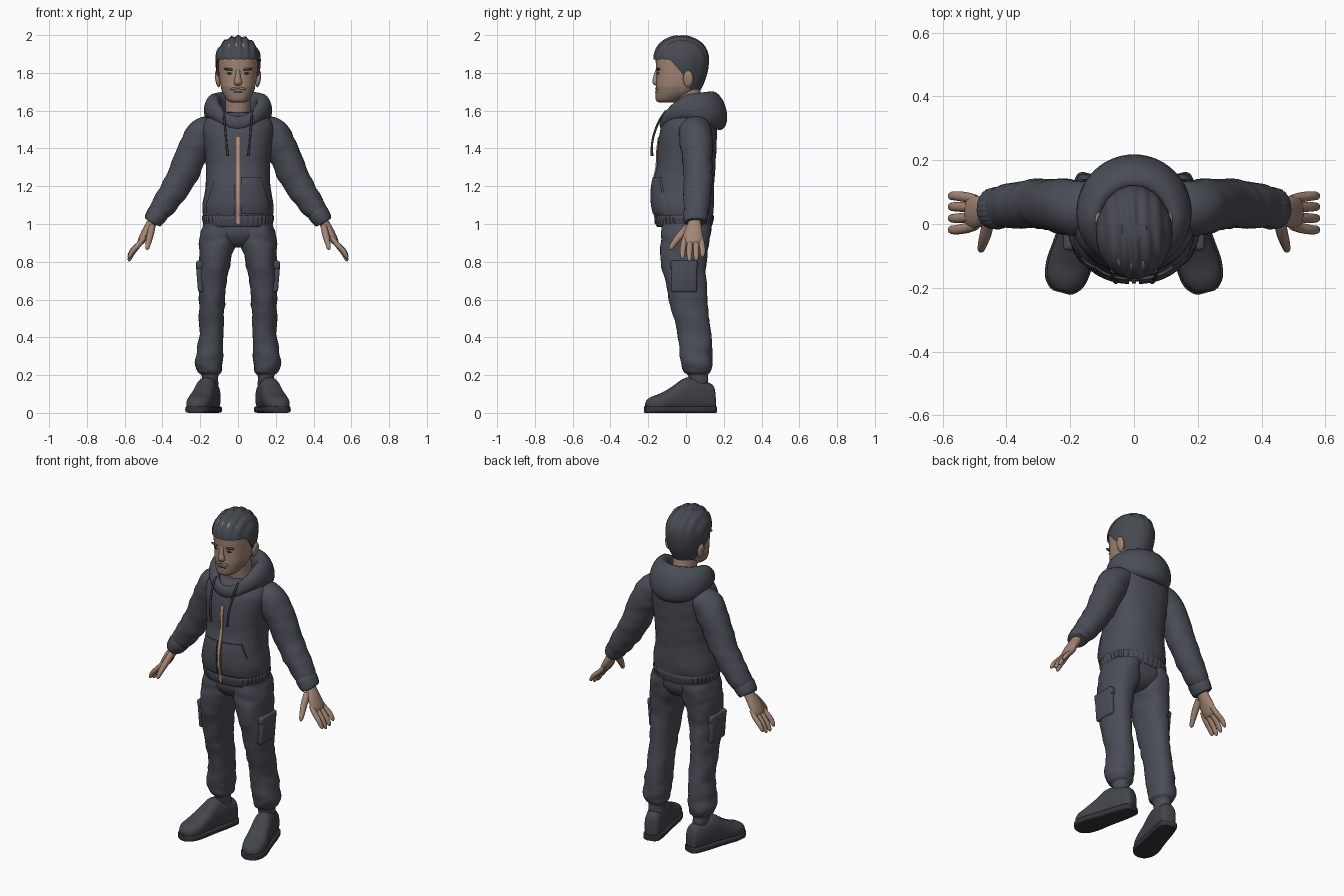
import bpy, bmesh, math
from mathutils import Vector, Matrix, noise

if "Cube" in bpy.data.objects:
    bpy.data.objects.remove(bpy.data.objects["Cube"])

X, Y, Z = Vector((1, 0, 0)), Vector((0, 1, 0)), Vector((0, 0, 1))


def mat(name, r, g, b):
    m = bpy.data.materials.new(name)
    m.diffuse_color = (r, g, b, 1)
    m.use_nodes = True
    m.node_tree.nodes["Principled BSDF"].inputs["Base Color"].default_value = m.diffuse_color
    return m


CLOTH = mat("charcoal cloth", .068, .075, .094)
HAIR = mat("dark hair", .062, .068, .083)
SHOE = mat("shoe grey", .055, .060, .072)
SKIN = mat("skin", .36, .235, .175)
STUBBLE = mat("stubble", .26, .18, .145)
DARK = mat("dark detail", .035, .036, .042)
ZIP = mat("copper zip", .60, .33, .20)


def finish(name, bm, mats, mirror=False, angle=45):
    bmesh.ops.recalc_face_normals(bm, faces=bm.faces)
    me = bpy.data.meshes.new(name)
    bm.to_mesh(me)
    bm.free()
    for m in mats if isinstance(mats, list) else [mats]:
        me.materials.append(m)
    ob = bpy.data.objects.new(name, me)
    bpy.context.collection.objects.link(ob)
    bpy.ops.object.select_all(action='DESELECT')
    ob.select_set(True)
    bpy.context.view_layer.objects.active = ob
    bpy.ops.object.shade_smooth_by_angle(angle=math.radians(angle))
    if mirror:
        ob.modifiers.new("mirror", 'MIRROR').use_mirror_merge = False
    return ob


def spline(pts, sub=5):
    """Catmull-Rom resampling of (x, y, z, ru, rv) rings."""
    out = []
    for i in range(len(pts) - 1):
        q = [pts[max(i - 1, 0)], pts[i], pts[i + 1], pts[min(i + 2, len(pts) - 1)]]
        for k in range(sub):
            t = k / sub
            out.append([.5 * (2 * b + (c - a) * t + (2 * a - 5 * b + 4 * c - d) * t * t
                              + (3 * b - a - 3 * c + d) * t ** 3) for a, b, c, d in zip(*q)])
    return out + [list(pts[-1])]


def skin_rings(bm, rings, closed=False):
    n = len(rings[0])
    pairs = list(zip(rings, rings[1:])) + ([(rings[-1], rings[0])] if closed else [])
    for a, b in pairs:
        for j in range(n):
            bm.faces.new((a[j], a[(j + 1) % n], b[(j + 1) % n], b[j]))
    if not closed:
        bm.faces.new(rings[0])
        bm.faces.new(rings[-1])


def tube(name, pts, m, axes=None, n=2.0, seg=28, sub=5, wrinkle=0, rib=0, mirror=False, xf=None, bm=None):
    """Loft of superellipse rings along a path."""
    own = bm is None
    bm = bm or bmesh.new()
    ps = spline(pts, sub)
    rings = []
    for i, p in enumerate(ps):
        c = Vector(p[:3])
        if axes:
            u, v = axes
        else:
            t = (Vector(ps[min(i + 1, len(ps) - 1)][:3]) - Vector(ps[max(i - 1, 0)][:3])).normalized()
            u = Y.cross(t).normalized()
            v = t.cross(u)
        ring = []
        for j in range(seg):
            a = 2 * math.pi * j / seg
            ca, sa = math.cos(a), math.sin(a)
            k = 1 + (.015 * math.sin(rib * a) if rib else 0)
            d = (u * math.copysign(abs(ca) ** (2 / n), ca) * max(p[3], .001)
                 + v * math.copysign(abs(sa) ** (2 / n), sa) * max(p[4], .001)) * k
            co = c + d
            if wrinkle:
                co += d.normalized() * wrinkle * noise.noise(Vector((co.x * 12, co.y * 12, co.z * 22)))
            ring.append(bm.verts.new(xf @ co if xf else co))
        rings.append(ring)
    skin_rings(bm, rings)
    return finish(name, bm, m, mirror) if own else None


def blob(name, loc, r, m, mirror=False, rot=0, bm=None):
    own = bm is None
    bm = bm or bmesh.new()
    mx = Matrix.Translation(loc) @ Matrix.Rotation(rot, 4, 'Y') @ Matrix.Diagonal((*r, 1))
    bmesh.ops.create_uvsphere(bm, u_segments=20, v_segments=12, radius=1, matrix=mx)
    return finish(name, bm, m, mirror, 80) if own else None


# Hoodie body
TORSO = [(0, -.01, 1.03, .183, .15), (0, -.015, 1.10, .188, .163), (0, -.015, 1.2, .172, .163),
         (0, 0, 1.3, .17, .156), (0, .005, 1.4, .178, .156), (0, .015, 1.5, .192, .15),
         (0, .025, 1.555, .172, .138), (0, .032, 1.585, .125, .115), (0, .035, 1.592, .08, .08)]
tube("hoodie_body", TORSO, CLOTH, (X, Y), 2.3, 48, wrinkle=.003)
tube("waistband", [(0, -.01, .985, .172, .142), (0, -.01, 1.0, .182, .149), (0, -.01, 1.035, .188, .156),
                   (0, -.01, 1.05, .182, .15)], CLOTH, (X, Y), 2.3, 160, 3, rib=40)
DENSE = spline(TORSO)


def front(x, z, off):
    """Point on the chest surface, pushed forward by off."""
    for a, b in zip(DENSE, DENSE[1:]):
        if a[2] <= z <= b[2]:
            f = (z - a[2]) / (b[2] - a[2])
            _, cy, _, rx, ry = [p + (q - p) * f for p, q in zip(a, b)]
            return Vector((x, cy - ry * max(0, 1 - abs(x / rx) ** 2.3) ** (1 / 2.3) - off, z))
    return Vector((x, -.16 - off, z))


def patch(name, left, right, z0, z1, m, off, mirror=False, nx=10, nz=14):
    """Thin panel that follows the chest between two side edges."""
    bm = bmesh.new()
    layers = []
    for o in (off, -.01):
        layers.append([[bm.verts.new(front(left(z) + (right(z) - left(z)) * i / nx, z, o)) for i in range(nx + 1)]
                       for z in [z0 + (z1 - z0) * k / nz for k in range(nz + 1)]])
    rims = []
    for g in layers:
        for r, s in zip(g, g[1:]):
            for i in range(nx):
                bm.faces.new((r[i], r[i + 1], s[i + 1], s[i]))
        rims.append(g[0] + [r[-1] for r in g[1:]] + g[-1][-2::-1] + [r[0] for r in g[-2:0:-1]])
    for i in range(len(rims[0])):
        j = (i + 1) % len(rims[0])
        bm.faces.new((rims[0][i], rims[0][j], rims[1][j], rims[1][i]))
    finish(name, bm, m, mirror, 40)


patch("zip", lambda z: -.007, lambda z: .007, 1.0, 1.46, ZIP, .006, nx=2, nz=24)
patch("front_pocket", lambda z: .016, lambda z: min(.168, .12 + (1.25 - z) * .33), 1.055, 1.25, CLOTH, .008, True)

# Sleeves and ribbed cuffs
tube("sleeve", [(.12, .045, 1.515, .06, .08), (.185, .05, 1.475, .088, .088), (.24, .058, 1.38, .086, .083),
                (.29, .064, 1.27, .080, .078), (.345, .062, 1.17, .072, .075), (.40, .056, 1.09, .062, .07),
                (.425, .05, 1.055, .05, .06)], CLOTH, wrinkle=.007, mirror=True)
tube("cuff", [(.412, .05, 1.075, .05, .06), (.425, .05, 1.055, .056, .066), (.45, .048, 1.018, .05, .062),
              (.455, .048, 1.01, .042, .055)], CLOTH, seg=96, sub=3, rib=24, mirror=True)

# Hood lying around the neck
bm = bmesh.new()
rings = []
for i in range(64):
    a = 2 * math.pi * i / 64
    sa = math.sin(a)
    s = (1 + sa) / 2
    hw, hh = .017 + .040 * s ** .7, .035 + .068 * s
    out = Vector((math.cos(a), sa, 0))
    c = Vector((.137 * math.cos(a), .017 + .141 * sa, 1.62 - .02 * max(0, sa) - .085 * max(0, -sa) ** 2))
    ring = []
    for j in range(20):
        b = 2 * math.pi * j / 20
        lean = -.02 * s * math.sin(b)
        ring.append(bm.verts.new(c + out * (hw * math.cos(b) + lean) + Z * hh * math.sin(b)))
    rings.append(ring)
skin_rings(bm, rings, True)
finish("hood", bm, CLOTH)
tube("drawstring", [(.075, -.105, 1.60, .006, .006), (.072, -.14, 1.55, .006, .006), (.066, -.168, 1.48, .006, .006),
                    (.06, -.18, 1.42, .006, .006), (.056, -.18, 1.36, .008, .008)], DARK, seg=10, mirror=True)

# Trousers and cargo pockets
tube("trouser_hips", [(0, 0, 1.03, .172, .128), (0, 0, .95, .185, .128), (0, 0, .90, .12, .10),
                      (0, 0, .875, .05, .06)], CLOTH, (X, Y), 2.3, 40)
tube("trouser_leg", [(.095, 0, 1.0, .09, .128), (.104, 0, .92, .10, .13), (.124, -.01, .8, .084, .12),
                     (.137, .01, .6, .068, .10), (.14, .045, .42, .064, .09), (.15, .055, .28, .072, .086),
                     (.15, .06, .22, .064, .073), (.148, .066, .195, .046, .052), (.146, .07, .12, .038, .045)],
     CLOTH, (X, Y), 2.2, 36, 7, wrinkle=.009, mirror=True)
for nm, z, sz, w in (("cargo_pocket", .715, .15, .135), ("cargo_flap", .785, .045, .145)):
    bm = bmesh.new()
    x = .19 if nm == "cargo_pocket" else .194
    bmesh.ops.create_cube(bm, size=1, matrix=Matrix.Translation((x, -.01, z)) @ Matrix.Rotation(.08, 4, 'Y')
                          @ Matrix.Diagonal((.055, w, sz, 1)))
    bmesh.ops.bevel(bm, geom=bm.edges[:], offset=.012, segments=3, affect='EDGES', profile=.5)
    finish(nm, bm, CLOTH, True)

# Shoes, turned outwards
FOOT = Matrix.Translation((.178, -.03, 0)) @ Matrix.Rotation(.26, 4, 'Z')
SHAPE = [(.188, .10, .025), (.172, .145, .043), (.10, .17, .053), (.03, .18, .056), (-.04, .135, .061),
         (-.1, .1, .066), (-.15, .082, .058), (-.178, .066, .038), (-.188, .05, .02)]
tube("shoe_upper", [(0, y, h / 2 + .006, w, h / 2) for y, h, w in SHAPE], SHOE, (X, Z), 2.5, 32, mirror=True, xf=FOOT)
tube("shoe_sole", [(0, y * 1.02, .018, w + .006, .018) for y, h, w in SHAPE], DARK, (X, Z), 5, 32, mirror=True, xf=FOOT)
bm = bmesh.new()
for k in range(4):
    y = .0 - .03 * k
    z = .162 - .02 * k
    tube("", [(-.035, y, z - .012, .006, .006), (0, y, z, .006, .006), (.035, y, z - .012, .006, .006)],
         None, (Y, Z), seg=8, xf=FOOT, bm=bm)
finish("shoe_laces", bm, DARK, True)

# Hands
bm = bmesh.new()
tube("", [(.435, .046, 1.04, .026, .034), (.46, .045, 1.0, .026, .036), (.49, .038, .95, .024, .05),
          (.515, .037, .905, .018, .048), (.522, .037, .892, .006, .036)], None, bm=bm)
for y, e in ((.088, .022), (.054, .004), (.018, 0), (-.018, .014)):
    tube("", [(.495, y * .75 + .01, .93, .013, .015), (.522, y * .9 + .004, .895, .014, .016),
              (.556, y, .85 + e * .6, .013, .015), (.574, y, .815 + e, .010, .012),
              (.579, y, .803 + e, .003, .004)], None, seg=14, bm=bm)
tube("", [(.455, .015, .985, .018, .022), (.465, -.03, .94, .018, .02), (.476, -.066, .895, .014, .015),
          (.480, -.08, .872, .010, .011), (.481, -.084, .862, .003, .003)], None, seg=16, bm=bm)
finish("hand", bm, SKIN, True)

# Head, with a stubble area on the jaw
tube("neck", [(0, .035, 1.52, .072, .08), (0, .02, 1.6, .066, .074), (0, 0, 1.72, .066, .074)], SKIN, (X, Y))
head = tube("head", [(0, -.105, 1.642, .03, .035), (0, -.095, 1.655, .056, .064), (0, -.06, 1.695, .082, .101),
                     (0, -.037, 1.75, .096, .12), (0, -.03, 1.80, .102, .127), (0, -.03, 1.85, .105, .13),
                     (0, -.03, 1.9, .103, .128), (0, -.03, 1.95, .08, .105), (0, -.03, 1.98, .03, .05)],
            [SKIN, STUBBLE], (X, Y), 2.2, 40)
for p in head.data.polygons:
    if p.center.z < 1.725 and p.center.y < -.03:
        p.material_index = 1
tube("nose", [(0, -.148, 1.825, .010, .010), (0, -.157, 1.785, .013, .015), (0, -.160, 1.752, .021, .018),
              (0, -.156, 1.737, .016, .013), (0, -.15, 1.732, .006, .006)], SKIN, (X, Y), seg=18)
blob("ear", (.108, .012, 1.768), (.013, .027, .045), SKIN, True, .15)
blob("eyebrow", (.047, -.147, 1.819), (.029, .011, .007), HAIR, True, -.1)
blob("eye", (.043, -.147, 1.797), (.015, .007, .005), DARK, True)
blob("moustache", (.018, -.154, 1.717), (.024, .009, .007), STUBBLE, True, .2)
blob("mouth", (0, -.156, 1.698), (.028, .008, .004), DARK)

# Swept hair with front-to-back locks
bm = bmesh.new()
rings = []
for i in range(-1, 17):
    ring = []
    for j in range(72):
        a = 2 * math.pi * j / 72
        s = math.sin(a)
        if s < -.4:
            zh = 1.872
        elif s < 0:
            zh = 1.872 - .065 * (s + .4) / .4
        else:
            zh = 1.807 - .095 * min(1, s / .5)
        z = zh + (1.995 - zh) * math.sin(max(i, 0) / 16.3 * math.pi / 2)
        k = math.sqrt(max(0, 1 - ((z - 1.87) / .126) ** 2)) if z > 1.87 else 1 - .33 * ((1.87 - z) / .17) ** 2
        if i < 0:
            k, z = k * .84, z + .008
        x, y = .119 * k * math.cos(a), -.028 + (.15 if s > 0 else .145) * k * s
        lock = math.cos(x * 165 + y * 12)
        up = max(0, min(1, (z - 1.86) / .08))
        ring.append(bm.verts.new((x * (1 + .015 * lock), y * (1 + .02 * lock * up), z + .005 * lock * up)))
    rings.append(ring)
skin_rings(bm, rings)
finish("hair", bm, HAIR, angle=60)
